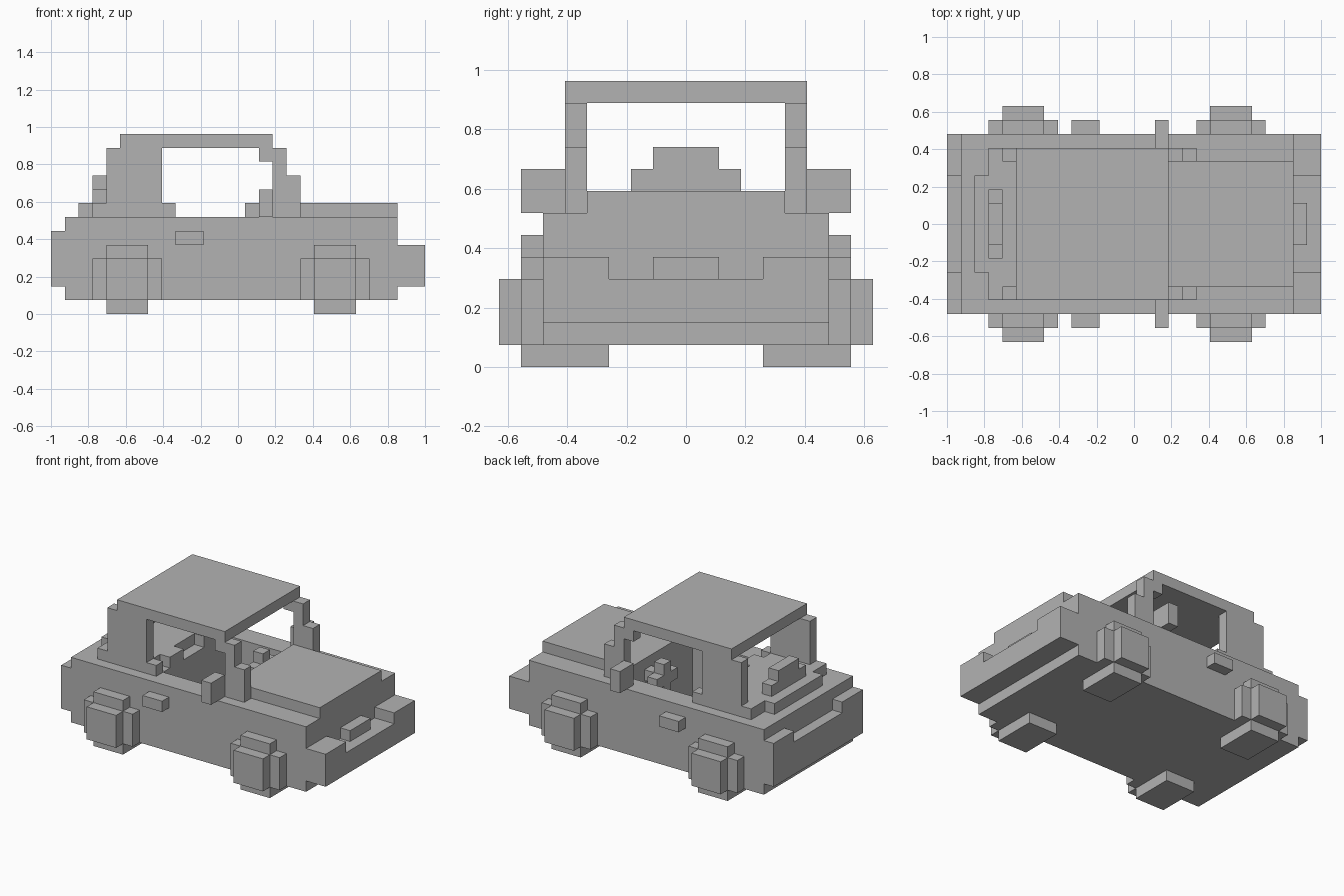
import bpy
import bmesh
from mathutils import Matrix, Vector

cube = bpy.data.objects.get("Cube")
if cube:
    bpy.data.objects.remove(cube, do_unlink=True)

U = 2 / 27   # one block of the grid; x and z count blocks from the rear and the ground

grey = bpy.data.materials.new("plain_grey")
grey.use_nodes = True
grey.diffuse_color = (0.45, 0.45, 0.45, 1)
grey.node_tree.nodes["Principled BSDF"].inputs["Base Color"].default_value = (0.45, 0.45, 0.45, 1)


def blocks(name, *boxes, mirrored=False):
    """One object from boxes (x0, x1, y0, y1, z0, z1) in block units."""
    bm = bmesh.new()
    boxes = list(boxes)
    if mirrored:
        boxes += [(a, b, -d, -c, e, f) for a, b, c, d, e, f in boxes]
    for x0, x1, y0, y1, z0, z1 in boxes:
        size = Vector((x1 - x0, y1 - y0, z1 - z0)) * U
        mid = Vector(((x0 + x1) / 2, (y0 + y1) / 2, (z0 + z1) / 2)) * U - Vector((1, 0, 0))
        bmesh.ops.create_cube(bm, size=1, matrix=Matrix.Translation(mid) @ Matrix.Diagonal((*size, 1)))
    mesh = bpy.data.meshes.new(name)
    bm.to_mesh(mesh)
    bm.free()
    mesh.materials.append(grey)
    obj = bpy.data.objects.new(name, mesh)
    bpy.context.collection.objects.link(obj)
    return obj


# Body with the cabin hollowed out from above
body = blocks("body", (1, 25, -6.5, 6.5, 1, 7))
cutter = blocks("cabin_cutter", (8, 16, -4.5, 4.5, 2, 9))
cutter.hide_render = True
cut = body.modifiers.new("cabin", "BOOLEAN")
cut.operation = "DIFFERENCE"
cut.solver = "EXACT"
cut.object = cutter
bpy.context.view_layer.objects.active = body
bpy.ops.object.modifier_apply(modifier=cut.name)
bpy.data.objects.remove(cutter, do_unlink=True)

# Bonnet and rear deck
blocks("bonnet", (16, 25, -4.5, 4.5, 7, 8))
blocks("rear_deck", (3, 8, -5.5, 5.5, 7, 8), (2, 3, -3.5, 3.5, 7, 8))
blocks("deck_ornament", (3, 4, -2.5, 2.5, 8, 9), (3, 4, -1.5, 1.5, 9, 10))

# Bumpers with raised corners
blocks("front_bumper", (25, 27, -6.5, 6.5, 2, 4))
blocks("front_bumper_corners", (25, 27, 3.5, 6.5, 4, 5), mirrored=True)
blocks("front_grille", (25, 26, -1.5, 1.5, 4, 5))
blocks("rear_bumper", (0, 1, -6.5, 6.5, 2, 5))
blocks("rear_bumper_corners", (0, 1, 3.5, 6.5, 5, 6), mirrored=True)

# Roof and its stepped pillars
blocks("roof", (5, 16, -5.5, 5.5, 12, 13))
blocks("rear_pillars", (4, 8, 4.5, 5.5, 8, 12), (8, 9, 4.5, 5.5, 7, 8), mirrored=True)
blocks("front_pillars", (16, 18, 4.5, 5.5, 7, 10), (16, 17, 4.5, 5.5, 10, 12),
       (15, 16, 4.5, 5.5, 11, 12), mirrored=True)

# Side mirrors and door handles
blocks("side_mirrors", (15, 16, 5.5, 7.5, 7, 9), mirrored=True)
blocks("door_handles", (9, 11, 6.5, 7.5, 5, 6), mirrored=True)

# Wheels: tread below, stepped disc, hub outside
for name, x in (("rear_wheels", 3), ("front_wheels", 18)):
    blocks(name,
           (x + 1, x + 4, 3.5, 7.5, 0, 1),
           (x, x + 5, 6.5, 7.5, 1, 4),
           (x + 1, x + 4, 6.5, 7.5, 4, 5),
           (x + 1, x + 4, 7.5, 8.5, 1, 4), mirrored=True)

# Cabin interior
blocks("bench_seat", (8, 9, -4.5, 4.5, 2, 7), (9, 12, -4.5, 4.5, 2, 3))
blocks("headrests", (8, 9, 1.5, 3.5, 7, 8), mirrored=True)
blocks("steering_wheel", (14, 15, 0.5, 3.5, 6, 7), (14, 15, 1.5, 2.5, 5, 6),
       (14, 15, 1.5, 2.5, 7, 8), (15, 16, 1.5, 2.5, 6, 7))
